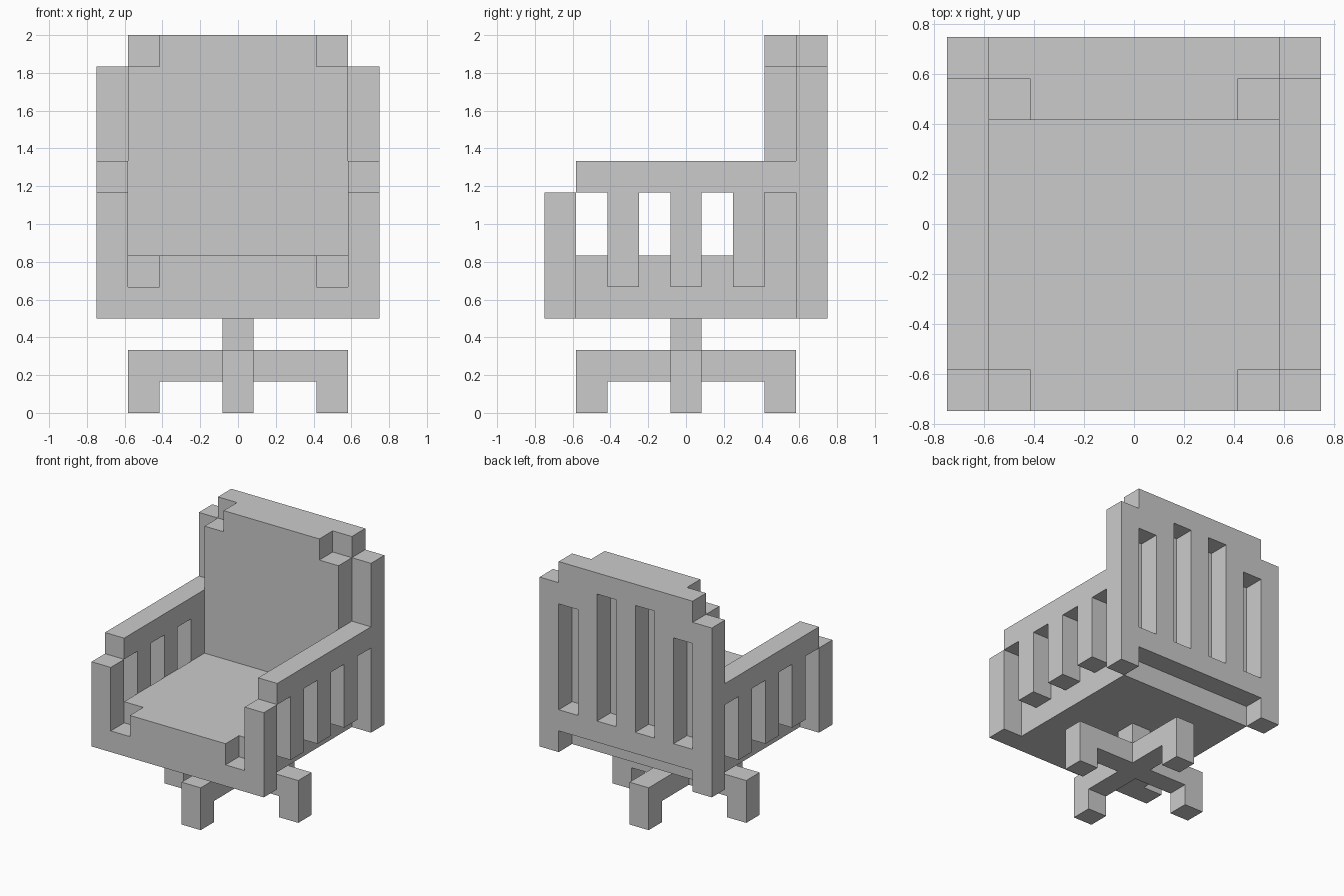
import bpy, bmesh, math
from mathutils import Vector

if "Cube" in bpy.data.objects:
    bpy.data.objects.remove(bpy.data.objects["Cube"])

U = 1 / 6  # the chair is laid out on a grid of sixths


def prism(name, axis, pts, lo, hi):
    """Extrude a profile along x (points are y,z) or along y (points are x,z)."""
    place = (lambda p, d: (d, p[0], p[1])) if axis == 'x' else (lambda p, d: (p[0], d, p[1]))
    bm = bmesh.new()
    face = bm.faces.new([bm.verts.new(Vector(place(p, lo)) * U) for p in pts])
    ext = bmesh.ops.extrude_face_region(bm, geom=[face], use_keep_orig=True)
    verts = [g for g in ext['geom'] if isinstance(g, bmesh.types.BMVert)]
    bmesh.ops.translate(bm, verts=verts, vec=Vector(place((0, 0), hi - lo)) * U)
    bmesh.ops.recalc_face_normals(bm, faces=bm.faces)
    mesh = bpy.data.meshes.new(name)
    bm.to_mesh(mesh)
    bm.free()
    obj = bpy.data.objects.new(name, mesh)
    bpy.context.collection.objects.link(obj)
    return obj


def box(name, x0, x1, y0, y1, z0, z1):
    return prism(name, 'y', [(x0, z0), (x1, z0), (x1, z1), (x0, z1)], y0, y1)


def mirror(obj):
    obj.modifiers.new("Mirror", 'MIRROR').use_axis = (True, False, False)


# Swivel base: four L-shaped legs around a central column
leg = [(0.5, 1), (2.5, 1), (2.5, 0), (3.5, 0), (3.5, 2), (0.5, 2)]
for i in range(4):
    prism(f"base_leg_{i + 1}", 'y', leg, -0.5, 0.5).rotation_euler.z = i * math.pi / 2
box("base_column", -0.5, 0.5, -0.5, 0.5, 1, 3)

# Seat cushion with a front lip notched at both corners
box("seat", -3.5, 3.5, -3.5, 3.5, 3, 5)
lip = [(-3.5, 3), (3.5, 3), (3.5, 4), (2.5, 4), (2.5, 5), (-2.5, 5), (-2.5, 4), (-3.5, 4)]
prism("seat_front_lip", 'y', lip, -4.5, -3.5)

# Front posts
mirror(box("front_post", 3.5, 4.5, -4.5, -3.5, 3, 7))

# Armrests with hanging slats
arm = [(-3.5, 8), (-3.5, 7)]
for c in (-2, 0, 2):
    arm += [(c - 0.5, 7), (c - 0.5, 4), (c + 0.5, 4), (c + 0.5, 7)]
arm += [(3.5, 7), (3.5, 8)]
mirror(prism("armrest", 'x', arm, 3.5, 4.5))

# Back cushion with notched top corners
cushion = [(-3.5, 5), (3.5, 5), (3.5, 11), (2.5, 11), (2.5, 12), (-2.5, 12), (-2.5, 11), (-3.5, 11)]
prism("back_cushion", 'y', cushion, 2.5, 3.5)

# Back frame with four slots, the outer two shorter
half = [(3.5, 4), (3.5, 3), (4.5, 3), (4.5, 11), (3.5, 11), (3.5, 12)]
frame = prism("back_frame", 'y', half + [(-x, z) for x, z in reversed(half)], 3.5, 4.5)
for i, (x, top) in enumerate([(-3, 10), (-1, 11), (1, 11), (3, 10)]):
    cutter = box(f"slot_cutter_{i + 1}", x - 0.5, x + 0.5, 3, 5, 5, top)
    cutter.hide_render = True
    cutter.display_type = 'WIRE'
    cut = frame.modifiers.new(f"Slot {i + 1}", 'BOOLEAN')
    cut.operation = 'DIFFERENCE'
    cut.solver = 'EXACT'
    cut.object = cutter
